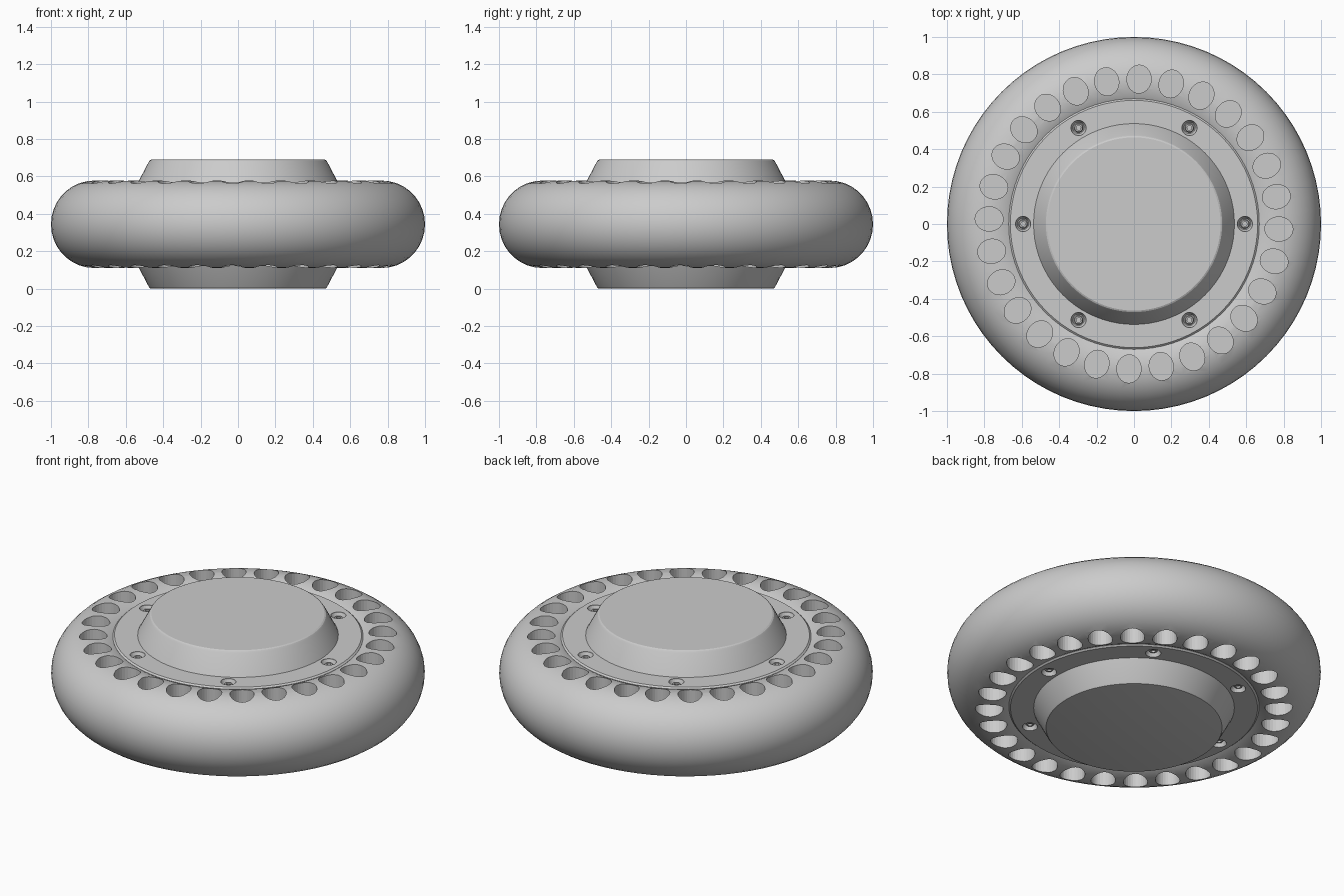
import bpy, bmesh, math
from mathutils import Matrix

if "Cube" in bpy.data.objects:
    bpy.data.objects.remove(bpy.data.objects["Cube"])

MID = 0.344          # height of the symmetry plane
SEG = 80


def finish(name, bm, smooth=None):
    bmesh.ops.recalc_face_normals(bm, faces=bm.faces[:])
    me = bpy.data.meshes.new(name)
    bm.to_mesh(me)
    bm.free()
    ob = bpy.data.objects.new(name, me)
    bpy.context.collection.objects.link(ob)
    if smooth:
        activate(ob)
        bpy.ops.object.shade_smooth_by_angle(angle=math.radians(smooth))
    return ob


def activate(ob):
    bpy.ops.object.select_all(action='DESELECT')
    ob.select_set(True)
    bpy.context.view_layer.objects.active = ob


def lathe(bm, pts, seg, closed, cx=0.0, cy=0.0, flip=1):
    """Revolve (radius, height above mid plane) points; radius 0 makes a pole."""
    rings = []
    for r, z in pts:
        n = 1 if r == 0 else seg
        rings.append([bm.verts.new((cx + r * math.cos(2 * math.pi * i / seg),
                                    cy + r * math.sin(2 * math.pi * i / seg),
                                    MID + flip * z)) for i in range(n)])
    pairs = list(zip(rings, rings[1:]))
    if closed:
        pairs.append((rings[-1], rings[0]))
    for a, b in pairs:
        for i in range(seg):
            j = (i + 1) % seg
            q = [a[i % len(a)], a[j % len(a)], b[j % len(b)], b[i % len(b)]]
            bm.faces.new(list(dict.fromkeys(q)))


def cut(ob, cutter):
    cutter.hide_render = True
    mod = ob.modifiers.new("pockets", 'BOOLEAN')
    mod.operation = 'DIFFERENCE'
    mod.solver = 'EXACT'
    mod.object = cutter
    activate(ob)
    bpy.ops.object.modifier_apply(modifier=mod.name)
    bpy.data.objects.remove(cutter)


# tyre: rounded ring
bm = bmesh.new()
lathe(bm, [(0.768 + 0.232 * math.cos(2 * math.pi * k / 36),
            0.234 * math.sin(2 * math.pi * k / 36)) for k in range(36)], SEG, True)
tyre = finish("tyre", bm, 30)

# 28 oval pockets on each face of the tyre
bm = bmesh.new()
for k in range(28):
    ang = math.radians(88) + 2 * math.pi * k / 28
    for side in (1, -1):
        m = (Matrix.Rotation(ang, 4, 'Z')
             @ Matrix.Translation((0.775, 0, MID + side * 0.19))
             @ Matrix.Diagonal((0.075, 0.065, 0.2, 1)))
        bmesh.ops.create_cone(bm, cap_ends=True, segments=28, radius1=1,
                              radius2=1, depth=1, matrix=m)
cut(tyre, finish("pocket_cutter", bm))

# hub: flange ring plus tapered boss on both sides
top = [(0, 0.346), (0.463, 0.346), (0.471, 0.342), (0.477, 0.334),
       (0.537, 0.22), (0.661, 0.22), (0.67, 0.212)]
bottom = [(r, -z) for r, z in reversed(top)]
bottom[-1] = (0, -0.344)
bottom[-2] = (0.463, -0.344)
bm = bmesh.new()
lathe(bm, top + bottom, SEG, False)
hub = finish("hub", bm, 20)

# countersunk bolt holes, six per side
spots = [(0.593 * math.cos(k * math.pi / 3), 0.593 * math.sin(k * math.pi / 3), s)
         for k in range(6) for s in (1, -1)]
bm = bmesh.new()
for x, y, s in spots:
    lathe(bm, [(0, 0.26), (0.041, 0.26), (0.041, 0.215), (0.03, 0.19), (0, 0.19)],
          24, False, x, y, s)
cut(hub, finish("bolt_hole_cutter", bm))

# bolts: domed heads with a socket
bm = bmesh.new()
for x, y, s in spots:
    lathe(bm, [(0, 0.188), (0.025, 0.188), (0.025, 0.2), (0.02, 0.207),
               (0.012, 0.207), (0.012, 0.197), (0, 0.197)], 18, False, x, y, s)
finish("bolts", bm, 30)
